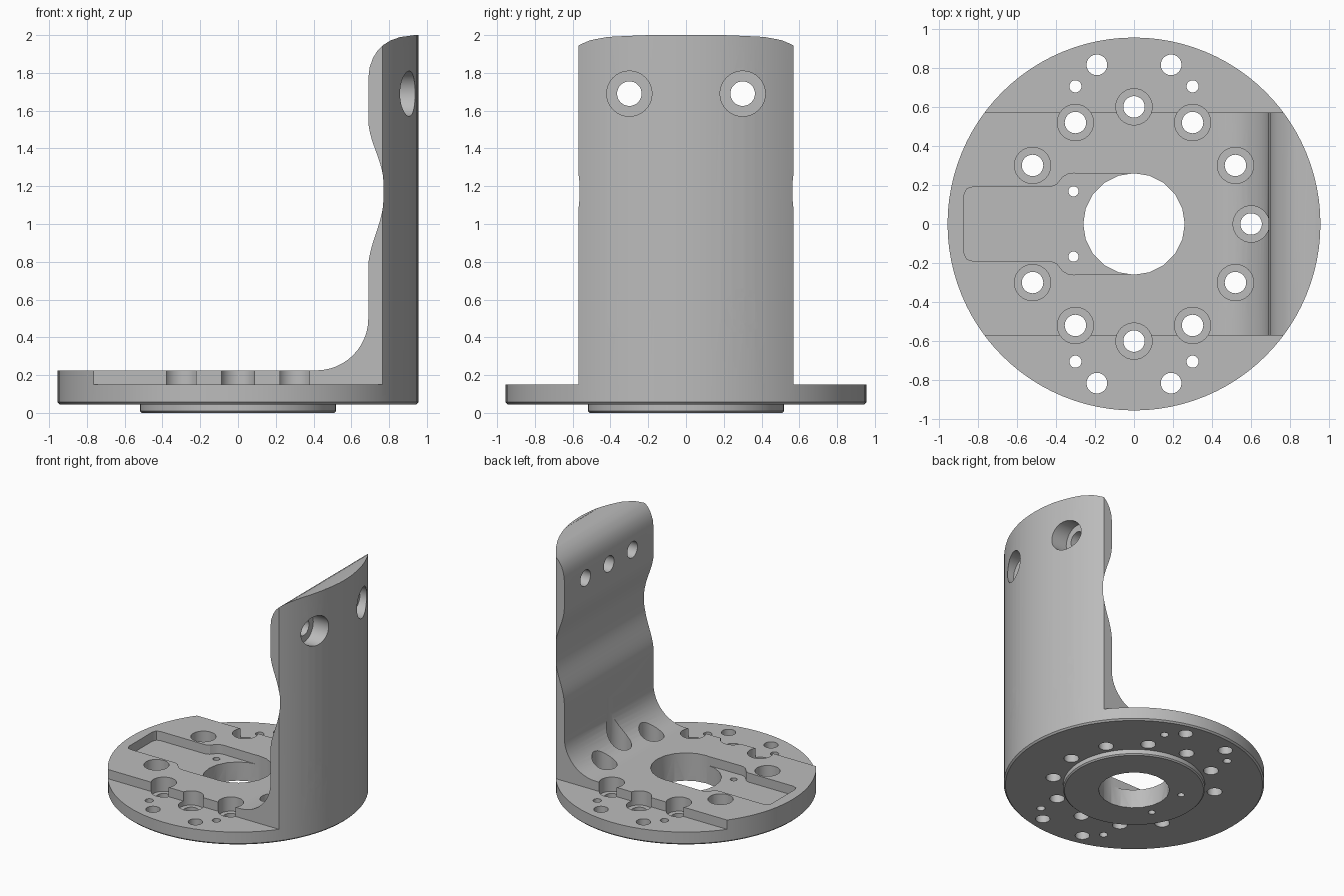
import bpy, bmesh, math
from mathutils import Matrix, Vector

old = bpy.data.objects.get("Cube")
if old:
    bpy.data.objects.remove(old, do_unlink=True)

R, STEP, SLAB, HALF = 0.955, 0.15, 0.225, 0.57

metal = bpy.data.materials.new("grey_metal")
metal.use_nodes = True
grey = (0.5, 0.5, 0.5, 1)
metal.diffuse_color = grey
metal.node_tree.nodes["Principled BSDF"].inputs["Base Color"].default_value = grey


def make(name, bm):
    bmesh.ops.recalc_face_normals(bm, faces=bm.faces)
    mesh = bpy.data.meshes.new(name)
    bm.to_mesh(mesh)
    bm.free()
    mesh.materials.append(metal)
    ob = bpy.data.objects.new(name, mesh)
    bpy.context.collection.objects.link(ob)
    return ob


def prism(name, points, direction):
    bm = bmesh.new()
    face = bm.faces.new([bm.verts.new(p) for p in points])
    ext = bmesh.ops.extrude_face_region(bm, geom=[face], use_keep_orig=True)
    verts = [g for g in ext["geom"] if isinstance(g, bmesh.types.BMVert)]
    bmesh.ops.translate(bm, verts=verts, vec=Vector(direction))
    return make(name, bm)


def revolve(name, profile, steps=96):
    bm = bmesh.new()
    verts = [bm.verts.new((r, 0, z)) for r, z in profile]
    edges = [bm.edges.new(pair) for pair in zip(verts, verts[1:])]
    bmesh.ops.spin(bm, geom=verts + edges, axis=(0, 0, 1), cent=(0, 0, 0),
                   angle=math.tau, steps=steps)
    bmesh.ops.remove_doubles(bm, verts=bm.verts, dist=1e-4)
    return make(name, bm)


def cut(cutter):
    cutter.hide_render = True
    mod = bracket.modifiers.new("cut", 'BOOLEAN')
    mod.operation, mod.solver, mod.object = 'DIFFERENCE', 'EXACT', cutter
    bpy.context.view_layer.objects.active = bracket
    bpy.ops.object.modifier_apply(modifier=mod.name)
    bpy.data.objects.remove(cutter, do_unlink=True)


def drill(start, length, radius, axis='Z', sides=32):
    bm = bmesh.new()
    bmesh.ops.create_cone(bm, cap_ends=True, segments=sides, radius1=radius,
                          radius2=radius, depth=length,
                          matrix=Matrix.Translation((0, 0, length / 2)))
    if axis == 'X':
        bm.transform(Matrix.Rotation(math.pi / 2, 4, 'Y'))
    bm.transform(Matrix.Translation(start))
    cut(make("drill", bm))


# Round blank with the locating boss underneath
bracket = revolve("mounting_bracket", [
    (0, 0), (0.51, 0), (0.52, 0.01), (0.52, 0.045), (R - 0.012, 0.045),
    (R, 0.057), (R, 2), (0, 2)])

# Carve out the inside, leaving raised slab, fillet and waisted wall
inner = [(-1.1, SLAB)]
for i in range(13):
    a = math.radians(-90 + 7.5 * i)
    inner.append((0.415 + 0.275 * math.cos(a), 0.5 + 0.275 * math.sin(a)))
for z0, z1, x0, x1 in ((0.77, 1.13, 0.69, 0.77), (1.22, 1.55, 0.77, 0.69)):
    for i in range(11):
        t = i / 10
        inner.append((x0 + (x1 - x0) * t * t * (3 - 2 * t), z0 + (z1 - z0) * t))
inner += [(0.69, 1.77), (0.697, 1.83), (0.715, 1.88), (0.74, 1.92),
          (0.77, 1.948), (0.81, 1.973), (0.86, 1.99), (0.93, 1.999),
          (0.96, 2.1), (-1.1, 2.1)]
cut(prism("inner_space", [(x, -1.2, z) for x, z in inner], (0, 2.4, 0)))

# Side steps, with a chamfered outer rim
for s in (-1, 1):
    cut(prism("side_step", [(x, s * y, STEP) for x, y in
                            ((-1.2, HALF), (1.2, HALF), (1.2, 1.2), (-1.2, 1.2))],
              (0, 0, 2)))

# Cable pocket
half = [(-0.87, 0.15), (-0.857, 0.18), (-0.825, 0.19), (-0.425, 0.19),
        (-0.395, 0.203), (-0.365, 0.24), (-0.34, 0.255), (-0.31, 0.26),
        (0, 0.256)]
outline = half + [(x, -y) for x, y in reversed(half)]
cut(prism("pocket", [(x, y, STEP + 0.001) for x, y in outline], (0, 0, 0.3)))

# Centre bore
drill((0, 0, -0.1), 0.6, 0.26, sides=20)

# Counterbored bolt circle, open only where the pocket lies
for i in range(12):
    if i != 6:
        a = math.radians(30 * i)
        x, y = 0.6 * math.cos(a), 0.6 * math.sin(a)
        drill((x, y, 0.11), 0.5, 0.093)
        drill((x, y, -0.1), 0.5, 0.055)

# Outer bolt holes, dowel holes and pocket pin holes
for s in (-1, 1):
    for x in (-0.19, 0.19):
        drill((x, s * 0.815, -0.1), 0.5, 0.053)
    for x in (-0.3, 0.3):
        drill((x, s * 0.705, -0.1), 0.5, 0.031)
    drill((-0.31, s * 0.167, -0.1), 0.5, 0.026)

# Wall holes: outer pairs go through with counterbores, centre ones are blind
for z in (0.54, 1.69):
    drill((0.5, 0, z), 0.36, 0.065, 'X')
    for y in (-0.3, 0.3):
        drill((0.5, y, z), 0.6, 0.065, 'X')
        drill((0.8, y, z), 0.3, 0.12, 'X')

bpy.ops.object.select_all(action='DESELECT')
bracket.select_set(True)
bpy.context.view_layer.objects.active = bracket
bpy.ops.object.shade_smooth_by_angle(angle=math.radians(25))
